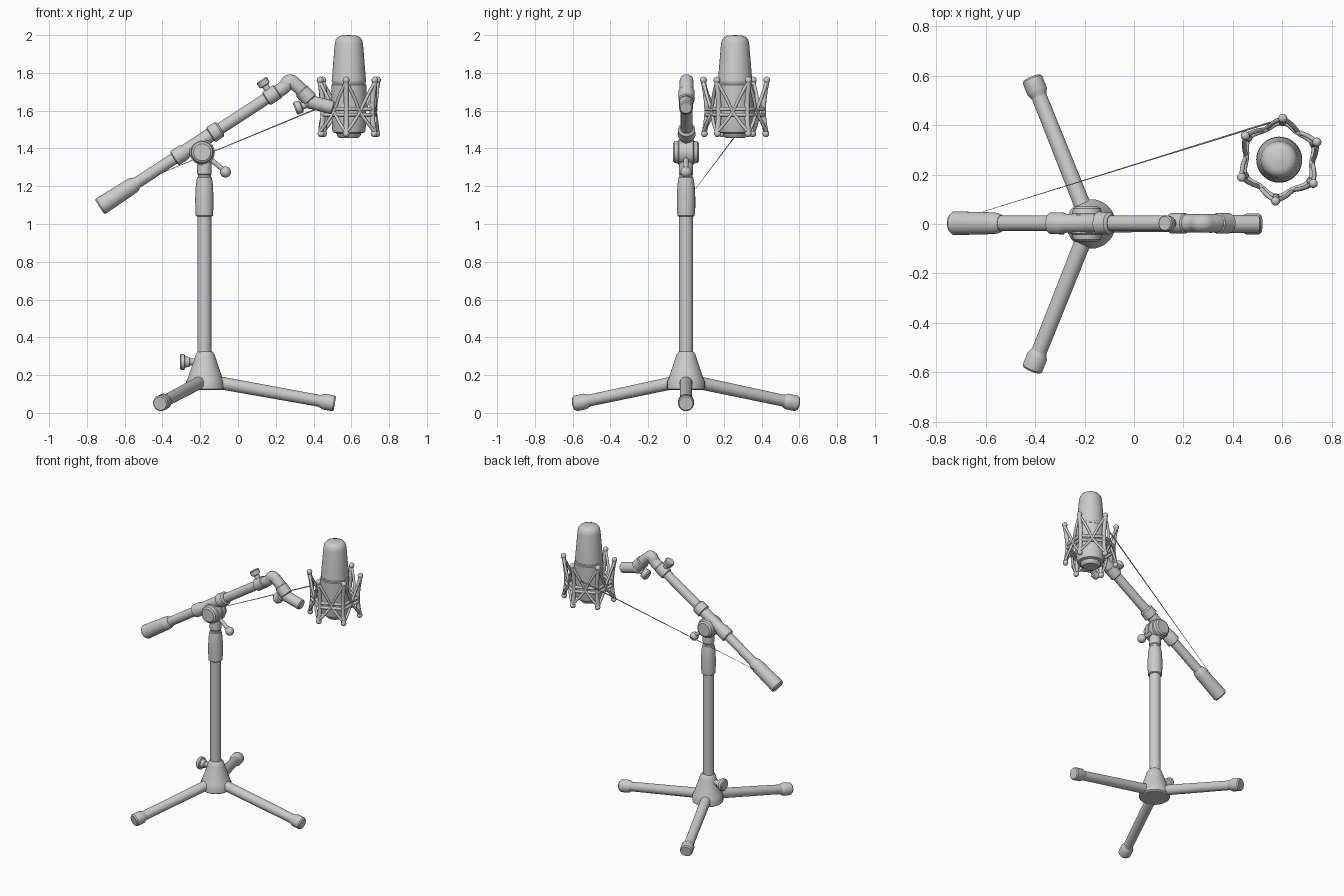
import bpy, bmesh
from math import sin, cos, pi, radians
from mathutils import Vector as V


def lathe(name, origin, axis, profile, segs=32):
    """Revolve (distance, radius) pairs around an axis, with closed ends."""
    bm = bmesh.new()
    rot = V((0, 0, 1)).rotation_difference(V(axis).normalized())
    rings = []
    for d, r in profile:
        rings.append([bm.verts.new(V(origin) + rot @ V((r * cos(2 * pi * i / segs), r * sin(2 * pi * i / segs), d)))
                      for i in range(segs)])
    for a, b in zip(rings, rings[1:]):
        for i in range(segs):
            j = (i + 1) % segs
            bm.faces.new((a[i], a[j], b[j], b[i]))
    bm.faces.new(rings[0][::-1])
    bm.faces.new(rings[-1])
    me = bpy.data.meshes.new(name)
    bm.to_mesh(me)
    bm.free()
    ob = bpy.data.objects.new(name, me)
    bpy.context.collection.objects.link(ob)
    bpy.ops.object.select_all(action='DESELECT')
    bpy.context.view_layer.objects.active = ob
    ob.select_set(True)
    bpy.ops.object.shade_smooth_by_angle(angle=radians(35))
    return ob


def rod(name, a, b, r, bevel=0.006):
    a, b = V(a), V(b)
    n = (b - a).length
    return lathe(name, a, b - a, [(0, r - bevel), (bevel, r), (n - bevel, r), (n, r - bevel)])


def ball(name, c, r):
    return lathe(name, c, (0, 0, 1), [(-r * cos(pi * k / 12), max(r * sin(pi * k / 12), 0.0005)) for k in range(13)])


def tube(name, paths, r, cyclic=False, smooth=True):
    cu = bpy.data.curves.new(name, 'CURVE')
    cu.dimensions = '3D'
    cu.bevel_depth = r
    cu.bevel_resolution = 3
    cu.use_fill_caps = True
    for pts in paths:
        s = cu.splines.new('BEZIER')
        s.bezier_points.add(len(pts) - 1)
        s.resolution_u = 6
        s.use_cyclic_u = cyclic
        for p, q in zip(s.bezier_points, pts):
            p.co = q
            p.handle_left_type = p.handle_right_type = 'AUTO' if smooth else 'VECTOR'
    ob = bpy.data.objects.new(name, cu)
    bpy.context.collection.objects.link(ob)
    return ob


# Base and upright
PX = -0.178
lathe("base_hub", (PX + 0.004, 0, 0), (0, 0, 1),
      [(0.12, 0.09), (0.127, 0.1), (0.165, 0.1), (0.18, 0.093), (0.29, 0.056), (0.31, 0.05), (0.325, 0.038)])
lathe("pole", (PX, 0, 0), (0, 0, 1), [(0.2, 0.037), (1.07, 0.037)])
lathe("height_grip", (PX, 0, 0), (0, 0, 1),
      [(1.04, 0.04), (1.045, 0.046), (1.13, 0.049), (1.21, 0.045), (1.245, 0.039), (1.25, 0.034),
       (1.26, 0.034), (1.265, 0.038), (1.31, 0.038), (1.36, 0.034)])
lathe("base_knob", (PX - 0.02, 0, 0.27), (-1, 0, 0),
      [(0, 0.018), (0.055, 0.018), (0.06, 0.026), (0.082, 0.03), (0.086, 0.042), (0.104, 0.042), (0.11, 0.036)])

# Three legs with rubber feet
for i, tip in enumerate([(0.513, 0), (-0.413, 0.59), (-0.413, -0.59)]):
    a, b = V((PX, 0, 0.174)), V((tip[0], tip[1], 0.049))
    n = (b - a).length
    lathe(f"leg_{i + 1}", a, b - a, [(0.03, 0.034), (n - 0.03, 0.031)])
    lathe(f"foot_{i + 1}", a, b - a,
          [(n - 0.085, 0.031), (n - 0.07, 0.037), (n - 0.06, 0.042), (n - 0.008, 0.042), (n, 0.036)])

# Tilt joint and its lever
J = V((-0.19, 0, 1.38))
lathe("tilt_joint", J, (0, 1, 0), [(-0.07, 0.045), (-0.062, 0.056), (-0.042, 0.06), (-0.038, 0.067), (-0.006, 0.067),
                                   (-0.004, 0.062), (0.004, 0.062), (0.006, 0.067), (0.038, 0.067),
                                   (0.042, 0.06), (0.062, 0.056), (0.07, 0.045)])
rod("tilt_lever", J, (-0.066, 0, 1.277), 0.013, 0.002)
ball("lever_ball", (-0.066, 0, 1.275), 0.029)

# Boom arm, clamp and counterweight
B, D = V((-0.733, 0.003, 1.09)), V((cos(radians(33)), 0, sin(radians(33))))
UP = V((-D.z, 0, D.x))
lathe("boom_arm", B, D, [(0.2, 0.031), (1.15, 0.031)])
lathe("counterweight", B, D, [(0, 0.042), (0.008, 0.048), (0.19, 0.044), (0.215, 0.042), (0.235, 0.033)])
lathe("boom_clamp", B, D, [(0.47, 0.034), (0.475, 0.044), (0.53, 0.044), (0.545, 0.037), (0.7, 0.037), (0.705, 0.047),
                           (0.755, 0.045), (0.765, 0.034)])
lathe("boom_end_collar", B, D, [(1.05, 0.033), (1.055, 0.041), (1.12, 0.041), (1.125, 0.036)])
lathe("boom_end_knob", B + D * 1.085, UP, [(0.02, 0.018), (0.06, 0.018), (0.064, 0.03), (0.092, 0.033), (0.098, 0.028)])

# Bent neck and microphone holder stub
tube("boom_neck", [[B + D * 1.1, B + D * 1.17, V((0.272, 0.003, 1.757)), V((0.305, 0.003, 1.738)),
                    V((0.372, 0.003, 1.668))]], 0.037)
rod("neck_sleeve", (0.335, 0.003, 1.707), (0.385, 0.003, 1.655), 0.042)
ball("neck_pivot", (0.385, 0.003, 1.645), 0.037)
rod("holder_stub", (0.37, 0, 1.65), (0.505, 0, 1.615), 0.036)
lathe("pivot_knob", (0.39, 0, 1.645), (-0.9, 0, -0.36), [(0, 0.02), (0.055, 0.02), (0.06, 0.033), (0.088, 0.036), (0.096, 0.03)])

# Microphone
M = V((0.587, 0.26, 0))
lathe("microphone", M, (0, 0, 1),
      [(1.455, 0.05), (1.465, 0.06), (1.48, 0.066), (1.485, 0.084), (1.5, 0.089), (1.6, 0.092), (1.735, 0.093),
       (1.74, 0.088), (1.75, 0.088), (1.755, 0.091), (1.78, 0.089), (1.95, 0.075), (1.975, 0.07), (1.99, 0.058),
       (1.997, 0.04), (2.0, 0.001)], 48)


# Shock mount: hexagonal double ring, bowed posts and crossing struts
def at(k, r, z):
    a = radians(85 + 60 * k)
    return M + V((r * cos(a), r * sin(a), z))


for n, z in (("upper", 1.608), ("lower", 1.578)):
    tube(f"mount_ring_{n}", [[at(k / 2, 0.15 if k % 2 == 0 else 0.133, z) for k in range(12)]], 0.011, True)
tube("mount_posts", [[at(k, 0.17, 1.765), at(k, 0.156, 1.68), at(k, 0.15, 1.6), at(k, 0.154, 1.54), at(k, 0.165, 1.475)]
                     for k in range(6)], 0.014)
tube("mount_struts", [[at(k, 0.169, z), at(k + s * 0.25, 0.15, (z + 1.593) / 2), at(k + s * 0.5, 0.135, 1.593)]
                      for k in range(6) for s in (-1, 1) for z in (1.755, 1.485)], 0.009)
for k in range(6):
    ball(f"post_cap_top_{k + 1}", at(k, 0.168, 1.762), 0.018)
    ball(f"post_cap_bottom_{k + 1}", at(k, 0.163, 1.478), 0.018)

# Thin cable from the counterweight to the mount
a, b = V((-0.61, 0.05, 1.185)), V((0.55, 0.41, 1.665))
lathe("cable", a, b - a, [(0, 0.001), ((b - a).length, 0.004)], 8)
